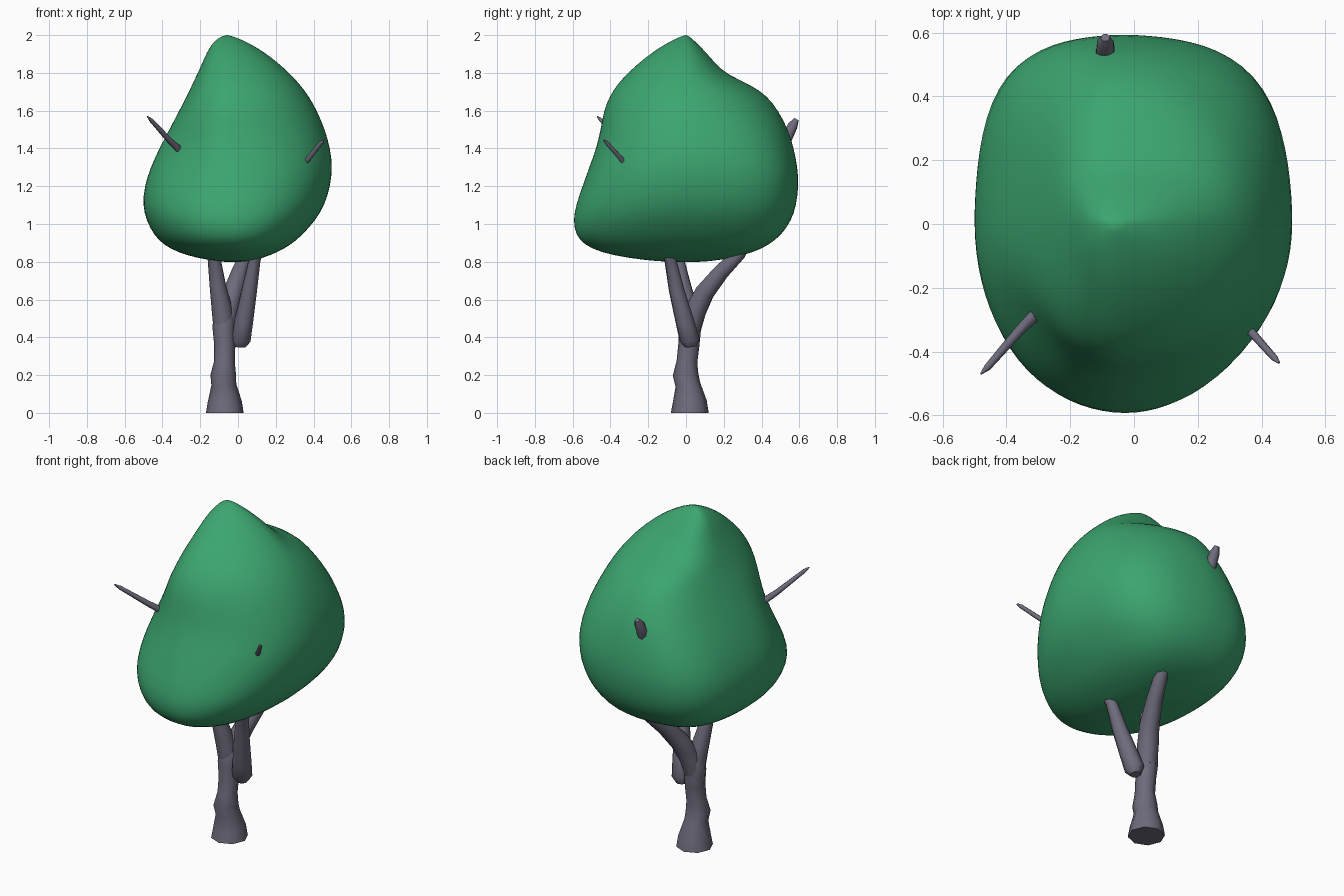
import bpy, bmesh, math

cube = bpy.data.objects.get("Cube")
if cube:
    bpy.data.objects.remove(cube)


def material(name, rgb):
    mat = bpy.data.materials.new(name)
    mat.use_nodes = True
    mat.diffuse_color = (*rgb, 1)
    mat.node_tree.nodes["Principled BSDF"].inputs["Base Color"].default_value = (*rgb, 1)
    return mat


leaf_green = material("leaf green", (0.045, 0.38, 0.16))
bark_grey = material("bark grey", (0.155, 0.148, 0.2))


def finish(name, mesh, mat):
    obj = bpy.data.objects.new(name, mesh)
    bpy.context.collection.objects.link(obj)
    mesh.materials.clear()
    mesh.materials.append(mat)
    for poly in mesh.polygons:
        poly.use_smooth = True
        poly.material_index = 0
    bpy.ops.object.select_all(action="DESELECT")
    obj.select_set(True)
    bpy.context.view_layer.objects.active = obj
    bpy.ops.object.shade_smooth_by_angle(angle=math.radians(60))
    return obj


def limb(name, points):
    """Tapered eight-sided tube through (x, y, z, radius) points."""
    curve = bpy.data.curves.new(name, "CURVE")
    curve.dimensions = "3D"
    curve.bevel_depth = 1
    curve.bevel_resolution = 2
    curve.use_fill_caps = True
    spline = curve.splines.new("POLY")
    spline.points.add(len(points) - 1)
    for point, (x, y, z, r) in zip(spline.points, points):
        point.co = (x, y, z, 1)
        point.radius = r
    helper = bpy.data.objects.new(name + " path", curve)
    bpy.context.collection.objects.link(helper)
    bpy.context.view_layer.update()
    depsgraph = bpy.context.evaluated_depsgraph_get()
    mesh = bpy.data.meshes.new_from_object(helper.evaluated_get(depsgraph))
    bpy.data.objects.remove(helper)
    return finish(name, mesh, bark_grey)


# Trunk with flared foot and a knot
limb("trunk", [
    (-.07, .02, 0, .1), (-.07, .02, .06, .09), (-.075, .01, .15, .066),
    (-.078, -.002, .2, .068), (-.072, .005, .27, .055), (-.07, .015, .36, .056),
    (-.075, .02, .45, .06), (-.075, .02, .5, .057), (-.07, .025, .56, .035)])

# Three main branches, each running through the crown to a bare tip
limb("left_branch", [
    (.01, .025, .35, .03), (.013, .02, .385, .055), (.03, -.005, .48, .051),
    (.06, -.05, .65, .042), (.09, -.085, .82, .032), (.36, -.33, 1.33, .014),
    (.44, -.42, 1.43, .011), (.455, -.435, 1.445, .004)])
limb("right_branch", [
    (-.075, .02, .45, .055), (-.085, .008, .55, .055), (-.108, -.018, .68, .043),
    (-.13, -.05, .84, .033), (-.305, -.28, 1.39, .02), (-.36, -.335, 1.44, .016),
    (-.46, -.45, 1.55, .011), (-.48, -.47, 1.57, .003)])
limb("back_branch", [
    (-.07, .025, .44, .055), (-.055, .05, .54, .059), (-.025, .1, .64, .054),
    (.01, .185, .745, .045), (.045, .28, .84, .037), (.05, .4, 1.1, .036),
    (-.09, .52, 1.43, .034), (-.09, .565, 1.52, .028), (-.09, .585, 1.555, .014)])
limb("right_twig", [
    (-.315, -.29, 1.385, .014), (-.3, -.28, 1.42, .014), (-.29, -.265, 1.47, .004)])

# Crown profile: height, then reach to right, left, front and back
PROFILE = [
    (.802, .1, .06, .15, .13), (.82, .22, .13, .31, .24), (.85, .32, .21, .455, .36),
    (.89, .395, .28, .54, .44), (.94, .445, .34, .585, .505), (1.02, .487, .412, .6, .56),
    (1.1, .506, .46, .584, .585), (1.2, .497, .49, .55, .598), (1.3, .464, .502, .514, .592),
    (1.4, .418, .49, .477, .572), (1.5, .364, .462, .453, .543), (1.6, .312, .42, .437, .49),
    (1.68, .27, .374, .404, .43), (1.74, .242, .328, .363, .338), (1.79, .218, .282, .318, .22),
    (1.85, .19, .217, .253, .155), (1.91, .165, .14, .178, .105), (1.96, .133, .055, .097, .055),
    (1.988, .1, -.01, .04, .025)]
SEGMENTS = 40


def crown_ring(row):
    """Rounded-square ring whose fullness differs in each quarter."""
    z, right, left, front, back = row
    cx = -.02 - .04 * (z - .8) / 1.2
    low = min(1, max(0, (1.65 - z) / .4))
    hollow = max(0, 1 - abs(z - 1.36) / .28)
    for i in range(SEGMENTS):
        a = math.tau * i / SEGMENTS
        c, s = math.cos(a), math.sin(a)
        rx = left - cx if c > 0 else right + cx
        ry = back if s > 0 else front
        if s > 0:
            corner = 2 + .85 * low if c > 0 else 2.2 + .7 * low
        else:
            corner = 2 + .15 * low if c > 0 else 2.15 - .5 * hollow
        # Blend towards an ellipse near the axes so quarters join smoothly
        power = 2 + (corner - 2) * abs(math.sin(2 * a))
        k = (abs(c) ** power + abs(s) ** power) ** (-1 / power)
        yield (cx + rx * c * k, ry * s * k, z)


bm = bmesh.new()
rings = [[bm.verts.new(co) for co in crown_ring(row)] for row in PROFILE]
bottom = bm.verts.new((-.04, 0, .797))
peak = bm.verts.new((-.06, 0, 2.002))
for i in range(SEGMENTS):
    j = (i + 1) % SEGMENTS
    for low, high in zip(rings, rings[1:]):
        bm.faces.new((low[i], low[j], high[j], high[i]))
    bm.faces.new((bottom, rings[0][j], rings[0][i]))
    bm.faces.new((rings[-1][i], rings[-1][j], peak))
bmesh.ops.recalc_face_normals(bm, faces=bm.faces)
crown_mesh = bpy.data.meshes.new("crown")
bm.to_mesh(crown_mesh)
bm.free()
crown = finish("crown", crown_mesh, leaf_green)
soften = crown.modifiers.new("soften", "SUBSURF")
soften.levels = 1
soften.render_levels = 1
